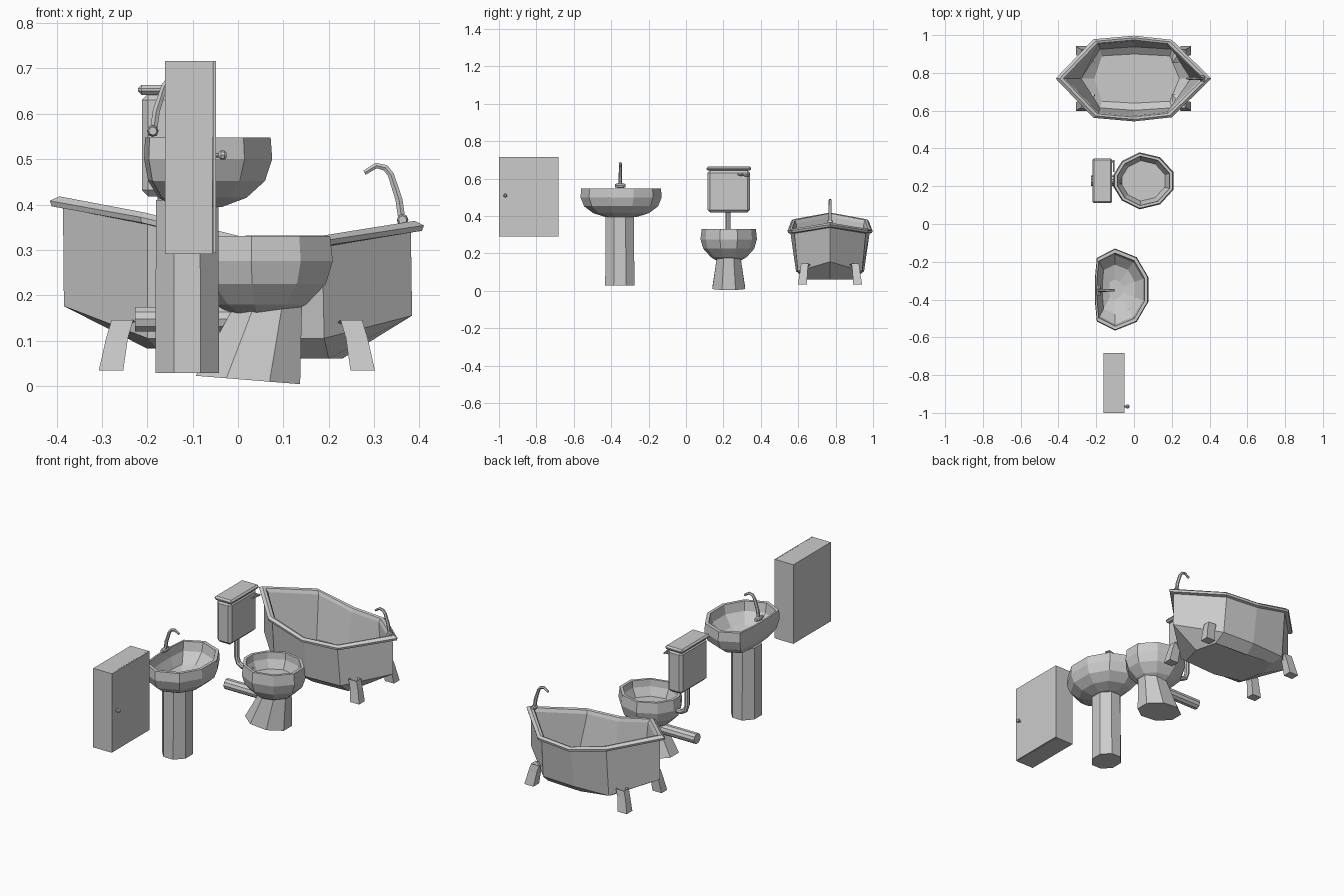
import bpy, bmesh, math
from mathutils import Vector

if "Cube" in bpy.data.objects:
    bpy.data.objects.remove(bpy.data.objects["Cube"])


def loft(name, rings):
    """Closed solid skinned through rings of equal point count."""
    bm = bmesh.new()
    loops = [[bm.verts.new(p) for p in r] for r in rings]
    n = len(loops[0])
    for a, b in zip(loops, loops[1:]):
        for i in range(n):
            j = (i + 1) % n
            bm.faces.new((a[i], a[j], b[j], b[i]))
    bm.faces.new(loops[0])
    bm.faces.new(loops[-1])
    bmesh.ops.recalc_face_normals(bm, faces=bm.faces)
    me = bpy.data.meshes.new(name)
    bm.to_mesh(me)
    bm.free()
    ob = bpy.data.objects.new(name, me)
    bpy.context.collection.objects.link(ob)
    return ob


def outline(half, cx, cy, z, s=1.0):
    """Mirror a half outline (x, offset) across y = cy, scaled around cx."""
    pts = half + [(x, -d) for x, d in reversed(half) if d > 0]
    return [(cx + (x - cx) * s, cy + d * s, z(x) if callable(z) else z) for x, d in pts]


def ellipse(cx, cy, rx, ry, z, n=8, slope=0.0):
    out = []
    for i in range(n):
        a = math.tau * (i + 0.5) / n
        k = 1 / math.cos(math.pi / n)
        x = rx * k * math.cos(a)
        out.append((cx + x, cy + ry * k * math.sin(a), z + slope * x))
    return out


def box(name, lo, hi, bevel=0.0):
    (x0, y0, z0), (x1, y1, z1) = lo, hi
    ob = loft(name, [[(x0, y0, z), (x1, y0, z), (x1, y1, z), (x0, y1, z)] for z in (z0, z1)])
    if bevel:
        m = ob.modifiers.new("bevel", 'BEVEL')
        m.width = bevel
        m.segments = 1
    return ob


def tube(name, pts, radii, n=8):
    """Round pipe along a path lying in an XZ or straight plane."""
    pts = [Vector(p) for p in pts]
    rings = []
    for i, p in enumerate(pts):
        d = (pts[min(i + 1, len(pts) - 1)] - pts[max(i - 1, 0)]).normalized()
        u = Vector((0, 1, 0)) if abs(d.y) < 0.9 else Vector((1, 0, 0))
        v = d.cross(u).normalized()
        u = v.cross(d).normalized()
        r = radii[i] if isinstance(radii, (list, tuple)) else radii
        rings.append([p + r * (u * math.cos(math.tau * k / n) + v * math.sin(math.tau * k / n))
                      for k in range(n)])
    return loft(name, rings)


def faucet(name, x, y, z, facing, handle):
    """Bent spout with a cross valve at its foot."""
    path = [(0, -0.01), (0.008, 0.045), (0.026, 0.1), (0.038, 0.115), (0.058, 0.12), (0.084, 0.104)]
    tube(name + "_spout", [(x + facing * a, y, z + b) for a, b in path],
         [0.009, 0.009, 0.008, 0.008, 0.007, 0.006], 6)
    tube(name + "_valve", [(x, y - handle, z), (x, y - handle * .4, z), (x, y + handle * .4, z),
                           (x, y + handle, z)], [0.009, 0.013, 0.013, 0.009])


# Wall cabinet
box("cabinet_body", (-.161, -1.0, .291), (-.056, -.682, .716))
box("cabinet_door", (-.0555, -1.0, .293), (-.049, -.682, .716))
tube("cabinet_knob", [(-.05, -.966, .509), (-.043, -.966, .509), (-.038, -.966, .509),
                      (-.03, -.966, .509), (-.025, -.966, .509)], [.005, .005, .010, .010, .005])

# Pedestal sink
SY = -.347
sink = [(.072, .065), (.012, .168), (-.10, .213), (-.195, .165), (-.205, .06)]
loft("sink_basin", [outline(sink, -.105, SY, z, s) for z, s in [
    (.395, .40), (.415, .70), (.452, .93), (.50, 1.02), (.548, 1.0),
    (.548, .91), (.50, .86), (.45, .62), (.43, .25)]])
loft("sink_pedestal", [ellipse(-.112, SY - .007, .07, .078, .028),
                       ellipse(-.112, SY - .007, .069, .076, .41)])
faucet("sink", -.188, SY - .004, .562, 1, .028)

# Toilet
TY = .2285
bowl = [(.203, .045), (.135, .12), (.03, .145), (-.06, .10), (-.103, .03)]
loft("toilet_bowl", [outline(bowl, .05, TY, z, s) for z, s in [
    (.155, .38), (.18, .66), (.225, .94), (.275, 1.04), (.331, 1.0),
    (.331, .90), (.295, .88), (.25, .74)]])
loft("toilet_base", [ellipse(.022, TY, .115, .088, .013, slope=-.08),
                     ellipse(.066, TY, .075, .064, .175)])
tube("waste_pipe", [(-.227, TY, .147), (.03, TY, .147)], .028, 10)

# Cistern, lid, flush pipe and lever
box("cistern", (-.212, .115, .418), (-.125, .342, .645), .014)
box("cistern_lid", (-.221, .11, .642), (-.116, .348, .664), .008)
tube("flush_pipe", [(-.165, TY - .003, .43), (-.165, TY - .003, .31), (-.155, TY - .003, .28),
                    (-.13, TY - .003, .265), (-.07, TY - .003, .265)], .013)
tube("flush_lever_pin", [(-.13, .33, .617), (-.104, .33, .617)], .005)
tube("flush_lever", [(-.107, .338, .615), (-.107, .275, .621)], .005)

# Bathtub: sloping rim, inner shell and sloped ends underneath
BY = .77
tub = [(.41, 0), (.2, .205), (0, .227), (-.215, .208), (-.415, 0)]


def rim(x, drop=0.0):
    zs = {.41: .360, .2: .328, 0: .327, -.215: .378, -.415: .414}
    return zs[x] - drop


def tub_ring(s, drop):
    return outline(tub, 0, BY, lambda x: rim(x, drop), s)


loft("bathtub", [
    outline([(.23, 0), (.2, .12), (0, .13), (-.18, .12), (-.2, 0)], 0, BY,
            lambda x: .06 if x >= 0 else .082),
    outline([(.384, 0), (.19, .172), (0, .182), (-.2, .172), (-.384, 0)], 0, BY,
            lambda x: .155 if x > .3 else .176 if x < -.3 else .105),
    tub_ring(.93, .022), tub_ring(.99, .018), tub_ring(1.0, .006),
    tub_ring(.95, -.004), tub_ring(.90, 0), tub_ring(.87, .018),
    outline([(.30, 0), (.2, .155), (0, .168), (-.18, .155), (-.28, 0)], 0, BY, .13),
    outline([(.24, 0), (.19, .12), (0, .13), (-.17, .12), (-.21, 0)], 0, BY, .10)])

# Four splayed feet
for sx, ex in ((1, 0), (-1, -.005)):
    for sy in (1, -1):
        rings = []
        for x, d, z, w, t in [(.225, .10, .145, .024, .018), (.25, .135, .145, .024, .02),
                              (.262, .140, .105, .024, .02), (.275, .148, .034, .027, .024)]:
            dz = .02 if x < .25 else 0
            rings.append([(sx * (x + a * w) + ex, BY + sy * (d + b * t), z - dz)
                          for a, b in ((-1, -1), (1, -1), (1, 1), (-1, 1))])
        loft("tub_foot", rings)
faucet("tub", .363, BY, .366, -1, .016)
